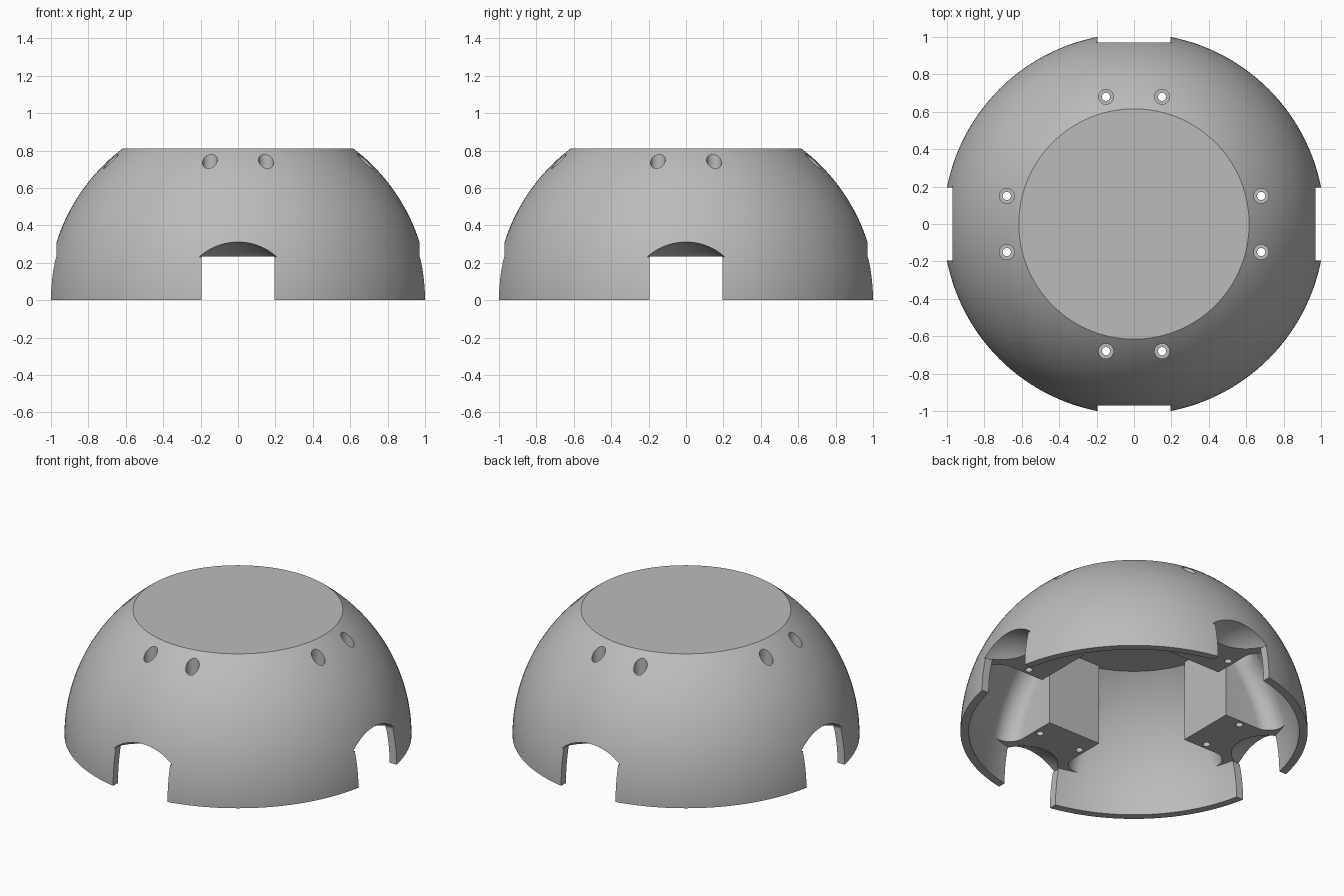
import bpy, bmesh, math
from mathutils import Matrix, Vector

cube = bpy.data.objects.get("Cube")
if cube:
    bpy.data.objects.remove(cube)

R_OUT, R_IN = 1.019, 0.97        # outer and inner sphere radii
TOP, CEILING = 0.812, 0.76       # flat roof and flat ceiling heights
MOUNT_Z = 0.235                  # underside of the wheel mounts
SIDE, FILLET, INNER = 0.19, 0.1, 0.545

grey = bpy.data.materials.new("grey plastic")
grey.use_nodes = True
colour = (0.5, 0.5, 0.5, 1)
grey.diffuse_color = colour
grey.node_tree.nodes["Principled BSDF"].inputs["Base Color"].default_value = colour


def make_object(name, bm):
    bmesh.ops.recalc_face_normals(bm, faces=bm.faces)
    mesh = bpy.data.meshes.new(name)
    bm.to_mesh(mesh)
    bm.free()
    obj = bpy.data.objects.new(name, mesh)
    bpy.context.collection.objects.link(obj)
    mesh.materials.append(grey)
    return obj


def loft(name, rings):
    """Solid skinned through closed rings of points."""
    bm = bmesh.new()
    loops = [[bm.verts.new(p) for p in ring] for ring in rings]
    n = len(loops[0])
    for low, high in zip(loops, loops[1:]):
        for i in range(n):
            j = (i + 1) % n
            bm.faces.new((low[i], low[j], high[j], high[i]))
    bm.faces.new(loops[0])
    bm.faces.new(loops[-1])
    return make_object(name, bm)


def sphere_slice(name, radius, bottom, top, steps=40, segments=144):
    """Ball centred on the origin, kept between two heights."""
    a, b = math.asin(bottom / radius), math.asin(top / radius)
    rings = []
    for k in range(steps + 1):
        t = a + (b - a) * k / steps
        r, z = radius * math.cos(t), radius * math.sin(t)
        rings.append([(r * math.cos(u), r * math.sin(u), z)
                      for u in (2 * math.pi * i / segments for i in range(segments))])
    return loft(name, rings)


def cylinder(name, x, y, radius, bottom, top):
    rings = [[(x + radius * math.cos(math.tau * i / 32),
               y + radius * math.sin(math.tau * i / 32), z) for i in range(32)]
             for z in (bottom, top)]
    return loft(name, rings)


def cut(target, cutter):
    """Subtract the cutter at all four sides, then discard it."""
    for quarter in range(4):
        cutter.matrix_world = Matrix.Rotation(quarter * math.pi / 2, 4, 'Z')
        carve(target, cutter)
    bpy.data.objects.remove(cutter)


def carve(target, cutter):
    mod = target.modifiers.new("cut", 'BOOLEAN')
    mod.operation, mod.solver, mod.object = 'DIFFERENCE', 'EXACT', cutter
    bpy.context.view_layer.update()
    bpy.context.view_layer.objects.active = target
    bpy.ops.object.modifier_apply(modifier=mod.name)


def mount_section(z):
    """Plan of a wheel mount whose sides flare into the shell."""
    reach = math.sqrt(R_IN ** 2 - z ** 2) - FILLET
    yc = SIDE + FILLET
    xc = max(math.sqrt(max(reach ** 2 - yc ** 2, 0)), INNER + 0.01)
    end = math.atan2(yc, xc)
    half = [(INNER, SIDE)]
    for k in range(11):
        a = -math.pi / 2 + (end + math.pi / 2) * k / 10
        half.append((xc + FILLET * math.cos(a), yc + FILLET * math.sin(a)))
    half.append((1.3 * math.cos(end), 1.3 * math.sin(end)))
    return [(x, y, z) for x, y in half] + [(x, -y, z) for x, y in reversed(half)]


# Hollow interior, leaving material for the four wheel mounts
cavity = sphere_slice("cavity", R_IN, -0.05, CEILING)
levels = [MOUNT_Z + (0.8 - MOUNT_Z) * k / 16 for k in range(17)]
cut(cavity, loft("mount", [mount_section(z) for z in levels]))

# Outer dome with flat roof
dome = sphere_slice("dome_shell", R_OUT, 0, TOP)
carve(dome, cavity)
bpy.data.objects.remove(cavity)

# Straight wheel openings through the shell
bm = bmesh.new()
bmesh.ops.create_cube(bm, size=1, matrix=Matrix.Translation((1.0, 0, 0.0665))
                      @ Matrix.Diagonal((0.4, 0.39, 0.333, 1)))
cut(dome, make_object("opening", bm))

# Rounded wheel pockets above the openings
bm = bmesh.new()
bmesh.ops.create_uvsphere(bm, u_segments=64, v_segments=48, radius=0.315,
                          matrix=Matrix.Translation((R_OUT, 0, 0)))
geom = bm.verts[:] + bm.edges[:] + bm.faces[:]
sliced = bmesh.ops.bisect_plane(bm, geom=geom, plane_co=(0, 0, 0.23),
                                plane_no=(0, 0, 1), clear_inner=True)
rim = [e for e in sliced["geom_cut"] if isinstance(e, bmesh.types.BMEdge)]
bmesh.ops.edgeloop_fill(bm, edges=rim)
cut(dome, make_object("pocket", bm))

# Counterbored screw holes, a pair for each mount
for y in (-0.15, 0.15):
    cut(dome, cylinder("counterbore", 0.68, y, 0.04, 0.45, 1.1))
    cut(dome, cylinder("screw_hole", 0.68, y, 0.022, 0.1, 1.1))

# Smooth shading with crisp edges
bpy.ops.object.select_all(action='DESELECT')
dome.select_set(True)
bpy.context.view_layer.objects.active = dome
bpy.ops.object.shade_smooth_by_angle(angle=math.radians(30))
